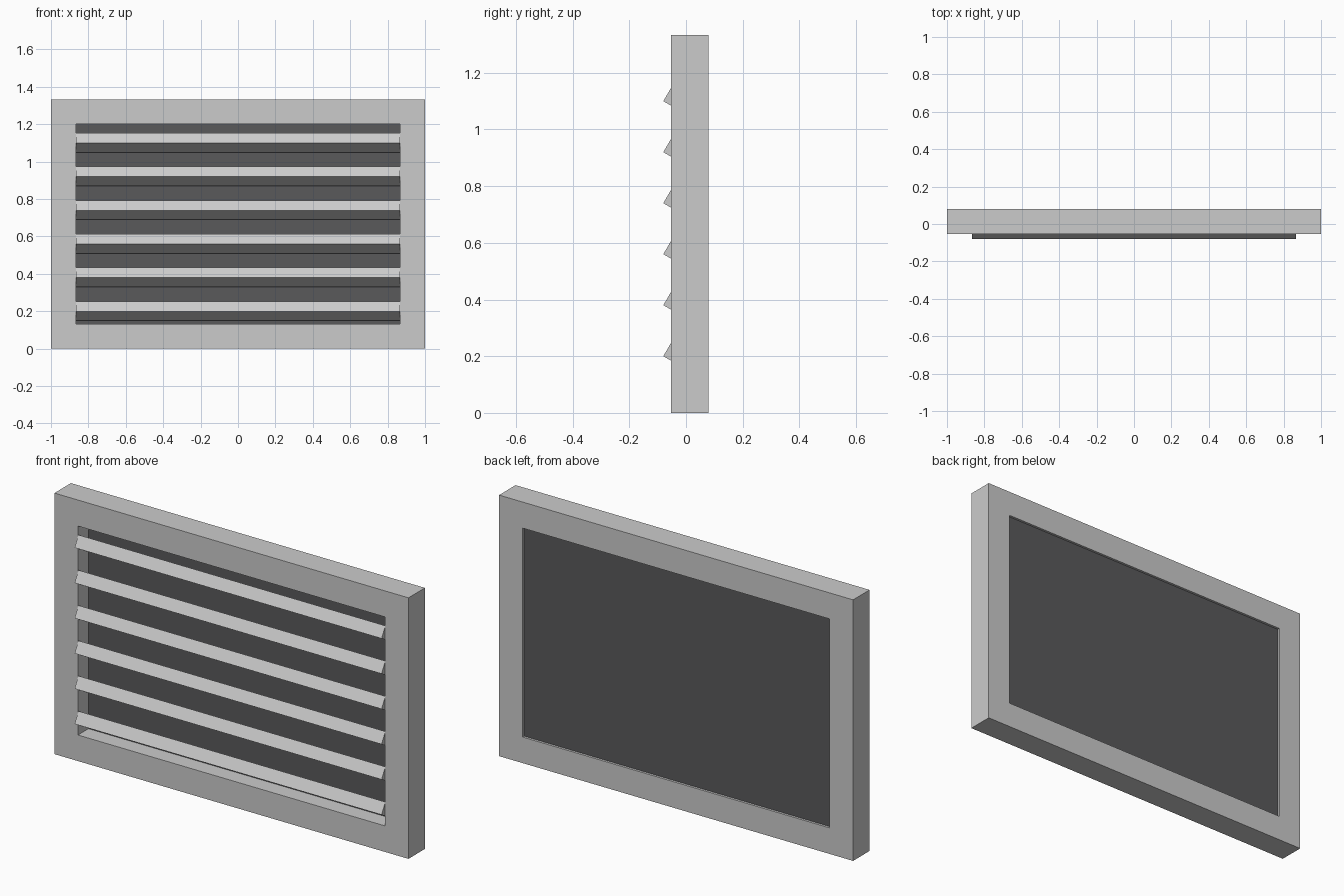
import bpy, bmesh
from math import radians, sin, cos

if "Cube" in bpy.data.objects:
    bpy.data.objects.remove(bpy.data.objects["Cube"])

W, H, B = 1.0, 1.333, 0.133        # half width, height, border
Y0, Y1 = -0.053, 0.08              # frame front and back


def finish(name, bm, mat=None):
    bmesh.ops.recalc_face_normals(bm, faces=bm.faces)
    me = bpy.data.meshes.new(name)
    bm.to_mesh(me)
    bm.free()
    ob = bpy.data.objects.new(name, me)
    bpy.context.collection.objects.link(ob)
    if mat:
        me.materials.append(mat)
    return ob


def prism(name, profile, half_x, mat=None):
    """Extrude a (y, z) profile along x."""
    bm = bmesh.new()
    face = bm.faces.new([bm.verts.new((-half_x, y, z)) for y, z in profile])
    ext = bmesh.ops.extrude_face_region(bm, geom=[face], use_keep_orig=True)
    verts = [g for g in ext["geom"] if isinstance(g, bmesh.types.BMVert)]
    bmesh.ops.translate(bm, verts=verts, vec=(2 * half_x, 0, 0))
    return finish(name, bm, mat)


# Picture-style frame: outer and inner rectangles bridged on all sides
bm = bmesh.new()
rings = []
for y in (Y0, Y1):
    for inset in (0, B):
        x, lo, hi = W - inset, inset, H - inset
        rings.append([bm.verts.new(p) for p in
                      ((-x, y, lo), (x, y, lo), (x, y, hi), (-x, y, hi))])
outer_f, inner_f, outer_b, inner_b = rings
for a, b in ((outer_f, inner_f), (inner_f, inner_b), (inner_b, outer_b), (outer_b, outer_f)):
    for i in range(4):
        j = (i + 1) % 4
        bm.faces.new((a[i], a[j], b[j], b[i]))
finish("frame", bm)

# Dark panel behind the slats
dark = bpy.data.materials.new("dark_panel")
dark.diffuse_color = (0.1, 0.1, 0.105, 1)
dark.use_nodes = True
dark.node_tree.nodes["Principled BSDF"].inputs["Base Color"].default_value = dark.diffuse_color
prism("back_panel", [(0.032, B), (0.068, B), (0.068, H - B), (0.032, H - B)], W - B, dark)

# Tilted slats, each placed by its front corner
t = radians(30)
u = (0.1 * cos(t), -0.1 * sin(t))
v = (0.0617 * sin(t), 0.0617 * cos(t))
for i in range(6):
    y, z = -0.08, 0.2 + 0.18 * i
    prism(f"slat_{i + 1}", [(y, z), (y + u[0], z + u[1]),
                            (y + u[0] + v[0], z + u[1] + v[1]),
                            (y + v[0], z + v[1])], W - B)
